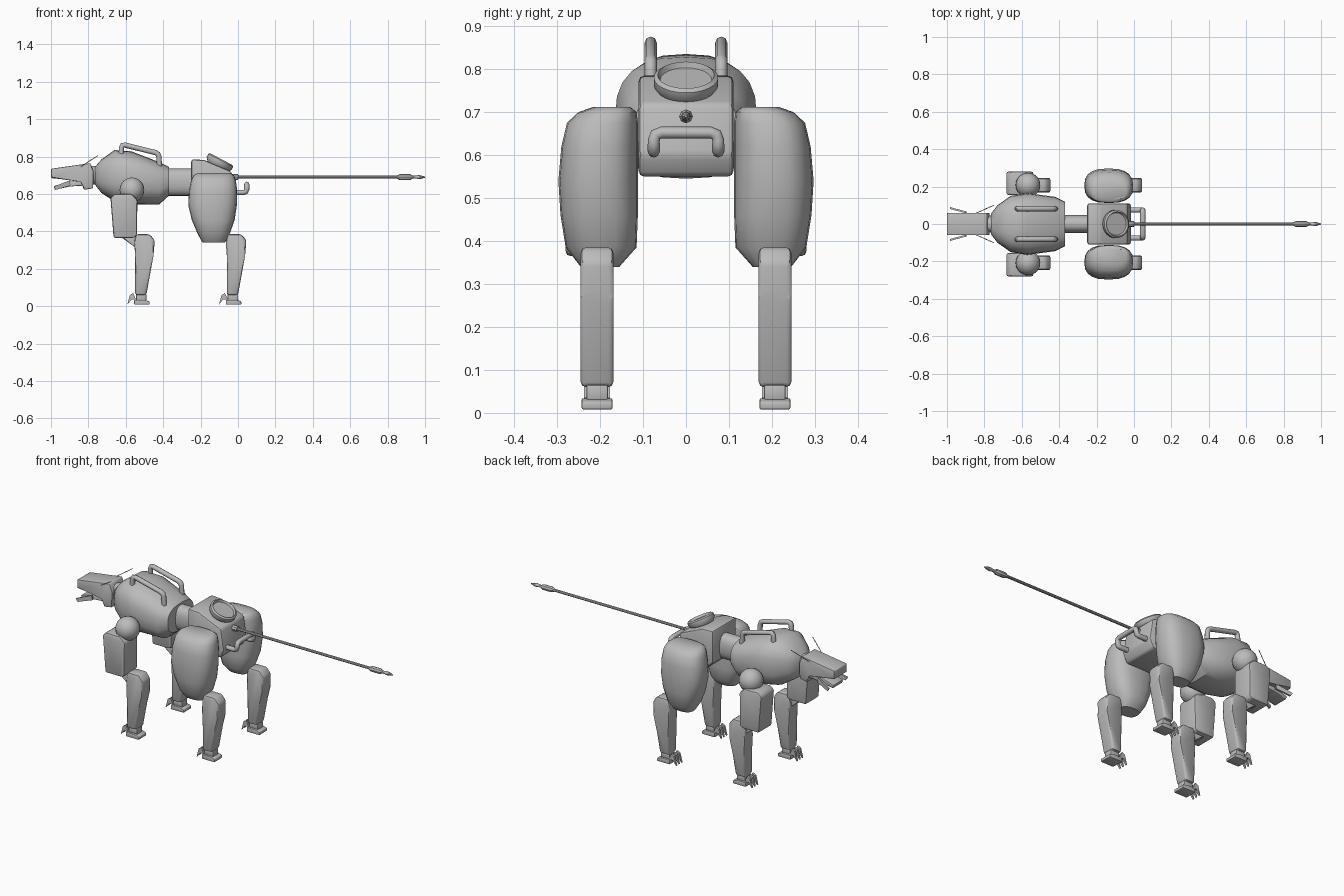
import bpy, bmesh, math
from mathutils import Vector

default_cube = bpy.data.objects.get("Cube")
if default_cube:
    bpy.data.objects.remove(default_cube, do_unlink=True)

grey = bpy.data.materials.new("plain grey")
grey.use_nodes = True
grey.diffuse_color = (0.5, 0.5, 0.5, 1)
grey.node_tree.nodes["Principled BSDF"].inputs["Base Color"].default_value = (0.5, 0.5, 0.5, 1)


def finish(name, bm, angle=40):
    """Turn a bmesh into a shaded, coloured object."""
    bmesh.ops.recalc_face_normals(bm, faces=bm.faces)
    mesh = bpy.data.meshes.new(name)
    bm.to_mesh(mesh)
    bm.free()
    mesh.materials.append(grey)
    obj = bpy.data.objects.new(name, mesh)
    bpy.context.collection.objects.link(obj)
    bpy.ops.object.select_all(action="DESELECT")
    obj.select_set(True)
    bpy.context.view_layer.objects.active = obj
    bpy.ops.object.shade_smooth_by_angle(angle=math.radians(angle))
    return obj


def skin(bm, rings):
    """Join vertex rings into a closed surface."""
    rows = [[bm.verts.new(point) for point in ring] for ring in rings]
    count = len(rows[0])
    for low, high in zip(rows, rows[1:]):
        for i in range(count):
            j = (i + 1) % count
            bm.faces.new((low[i], low[j], high[j], high[i]))
    bm.faces.new(rows[0])
    bm.faces.new(rows[-1])


def rounded_ring(a0, a1, b0, b1, power, count):
    """Superellipse that fills the given rectangle."""
    ring = []
    for i in range(count):
        t = 2 * math.pi * i / count
        c, s = math.cos(t), math.sin(t)
        a = math.copysign(abs(c) ** (2 / power), c)
        b = math.copysign(abs(s) ** (2 / power), s)
        ring.append(((a0 + a1 + a * (a1 - a0)) / 2, (b0 + b1 + b * (b1 - b0)) / 2))
    return ring


def loft_x(name, sections, power=2.0, count=20):
    """Sections are (x, half width, bottom, top)."""
    bm = bmesh.new()
    skin(bm, [[(x, y, z) for y, z in rounded_ring(-w, w, low, high, power, count)]
              for x, w, low, high in sections])
    return finish(name, bm)


def loft_z(name, sections, side, power=2.6, count=20):
    """Sections are (z, back x, front x, inner y, outer y)."""
    bm = bmesh.new()
    skin(bm, [[(x, side * y, z) for x, y in rounded_ring(x0, x1, y0, y1, power, count)]
              for z, x0, x1, y0, y1 in sections])
    return finish(name, bm)


def plate(name, profile, y0, y1, bevel=0.0, dx=0.0):
    """Side profile in x and z, extruded across y."""
    bm = bmesh.new()
    skin(bm, [[(x + dx, y, z) for x, z in profile] for y in (y0, y1)])
    if bevel:
        bmesh.ops.bevel(bm, geom=bm.edges[:], offset=bevel, segments=2,
                        profile=0.5, affect="EDGES", clamp_overlap=True)
    return finish(name, bm)


def tube(name, points, radius, fillet=0.018):
    """Round bar along a path with softened corners."""
    path = [Vector(p) for p in points]
    soft = [path[0]]
    for before, corner, after in zip(path, path[1:], path[2:]):
        start = corner + (before - corner).normalized() * fillet
        end = corner + (after - corner).normalized() * fillet
        soft += [start, (start + end + corner * 2) / 4, end]
    soft.append(path[-1])
    curve = bpy.data.curves.new(name, "CURVE")
    curve.dimensions = "3D"
    curve.bevel_depth = radius
    curve.bevel_resolution = 2
    curve.use_fill_caps = True
    spline = curve.splines.new("POLY")
    spline.points.add(len(soft) - 1)
    for target, point in zip(spline.points, soft):
        target.co = (*point, 1)
    holder = bpy.data.objects.new(name, curve)
    bpy.context.collection.objects.link(holder)
    bm = bmesh.new()
    mesh = holder.to_mesh()
    bm.from_mesh(mesh)
    holder.to_mesh_clear()
    bpy.data.objects.remove(holder, do_unlink=True)
    return finish(name, bm, 50)


# Torso
loft_x("chest", [(-.765, .055, .65, .745), (-.73, .1, .605, .785), (-.66, .15, .56, .835),
                 (-.57, .165, .545, .828), (-.42, .145, .545, .77), (-.37, .12, .59, .745)], 2.6, 24)
loft_x("waist", [(-.45, .048, .59, .735), (-.2, .048, .59, .735)], 2.4)
plate("hips", [(-.25, .785), (-.18, .782), (-.035, .72), (-.015, .6), (-.04, .55),
               (-.2, .55), (-.25, .6)], -.11, .11, .012)

# Tilted dish on the hips, spun from a short profile
bm = bmesh.new()
skin(bm, [[(r * math.cos(i * math.pi / 12), r * math.sin(i * math.pi / 12), h) for i in range(24)]
          for r, h in ((.06, -.03), (.075, -.012), (.075, .008), (.066, .015), (.06, .002))])
dish = finish("hip_dish", bm)
dish.location = (-.096, 0, .773)
dish.rotation_euler = (0, math.radians(28), 0)

# Tail rod with a stepped tip
loft_x("tail", [(x, r, .69 - r, .69 + r) for x, r in (
    (-.04, .016), (0, .016), (.002, .008), (.85, .008), (.865, .016), (.92, .016), (.935, .008),
    (.955, .008), (.96, .011), (.975, .01), (1, .003))], count=8)

# Grab bars
tube("rear_handle", [(-.03, -.075, .608), (.047, -.075, .608), (.047, -.075, .652),
                     (.047, .075, .652), (.047, .075, .608), (-.03, .075, .608)], .014)

# Head
loft_x("neck", [(-.82, .045, .65, .75), (-.74, .045, .65, .75)], 2.4)
plate("skull", [(-1, .735), (-.79, .765), (-.772, .72), (-.775, .63), (-.825, .622),
                (-.835, .67), (-1, .685)], -.06, .06, .006)
plate("lower_jaw", [(-.985, .642), (-.9, .668), (-.82, .668), (-.82, .645), (-.9, .64),
                    (-.98, .622)], -.045, .045, .004)

SHIN = [(-.545, .385), (-.472, .385), (-.445, .352), (-.452, .27), (-.49, .06),
        (-.55, .06), (-.55, .28), (-.556, .34)]
FOOT = [(-.555, .008), (-.472, .008), (-.472, .026), (-.5, .034), (-.555, .034)]
CLAW = [(-.545, .035), (-.56, .07), (-.578, .06), (-.592, .008), (-.57, .035)]

for side, label in ((1, "left"), (-1, "right")):
    tube(label + "_back_handle", [(-.625, side * .082, .8), (-.622, side * .082, .866),
                                  (-.424, side * .082, .817), (-.42, side * .082, .75)], .014)
    tube(label + "_antenna", [(-.85, side * .055, .74), (-.75, side * .1, .805)], .002)
    jaw = plate(label + "_mandible", [(-.985, .64), (-.9, .672), (-.895, .645), (-.975, .622)],
                -.005, .005)
    # Splay each mandible outward toward the mouth
    for vertex in jaw.data.vertices:
        vertex.co.y += side * (.06 - (vertex.co.x + .89) * .27)

    # Shoulder and upper arm
    bm = bmesh.new()
    bmesh.ops.create_uvsphere(bm, u_segments=20, v_segments=12, radius=.066)
    shoulder = finish(label + "_shoulder", bm)
    shoulder.location = (-.567, side * .208, .622)
    plate(label + "_upper_arm", [(-.66, .6), (-.57, .6), (-.538, .57), (-.54, .38), (-.555, .365),
                                 (-.665, .365), (-.682, .58)], side * .155, side * .28, .018)
    plate(label + "_elbow_link", [(-.64, .38), (-.52, .38), (-.52, .3), (-.55, .315)],
          side * .18, side * .235, .006)

    # Thigh
    loft_z(label + "_thigh", [(.34, -.19, -.07, .155, .245), (.385, -.215, -.045, .115, .28),
                              (.46, -.247, -.018, .112, .292), (.54, -.266, -.006, .112, .297),
                              (.62, -.262, -.004, .112, .29), (.675, -.25, -.012, .112, .277),
                              (.7, -.238, -.022, .115, .25), (.712, -.215, -.04, .13, .215)], side)

    # Identical lower legs, front and hind
    for dx, place in ((0, "front"), (.49, "hind")):
        prefix = label + "_" + place
        mid = side * .207
        plate(prefix + "_shin", SHIN, mid - .038, mid + .038, .012, dx)
        plate(prefix + "_ankle", [(-.545, .03), (-.49, .03), (-.49, .065), (-.545, .065)],
              mid - .025, mid + .025, .004, dx)
        plate(prefix + "_foot", FOOT, mid - .036, mid + .036, .004, dx)
        for toe in (-1, 0, 1):
            y = mid + toe * .024
            plate(prefix + "_claw", CLAW, y - .006, y + .006, 0, dx)
